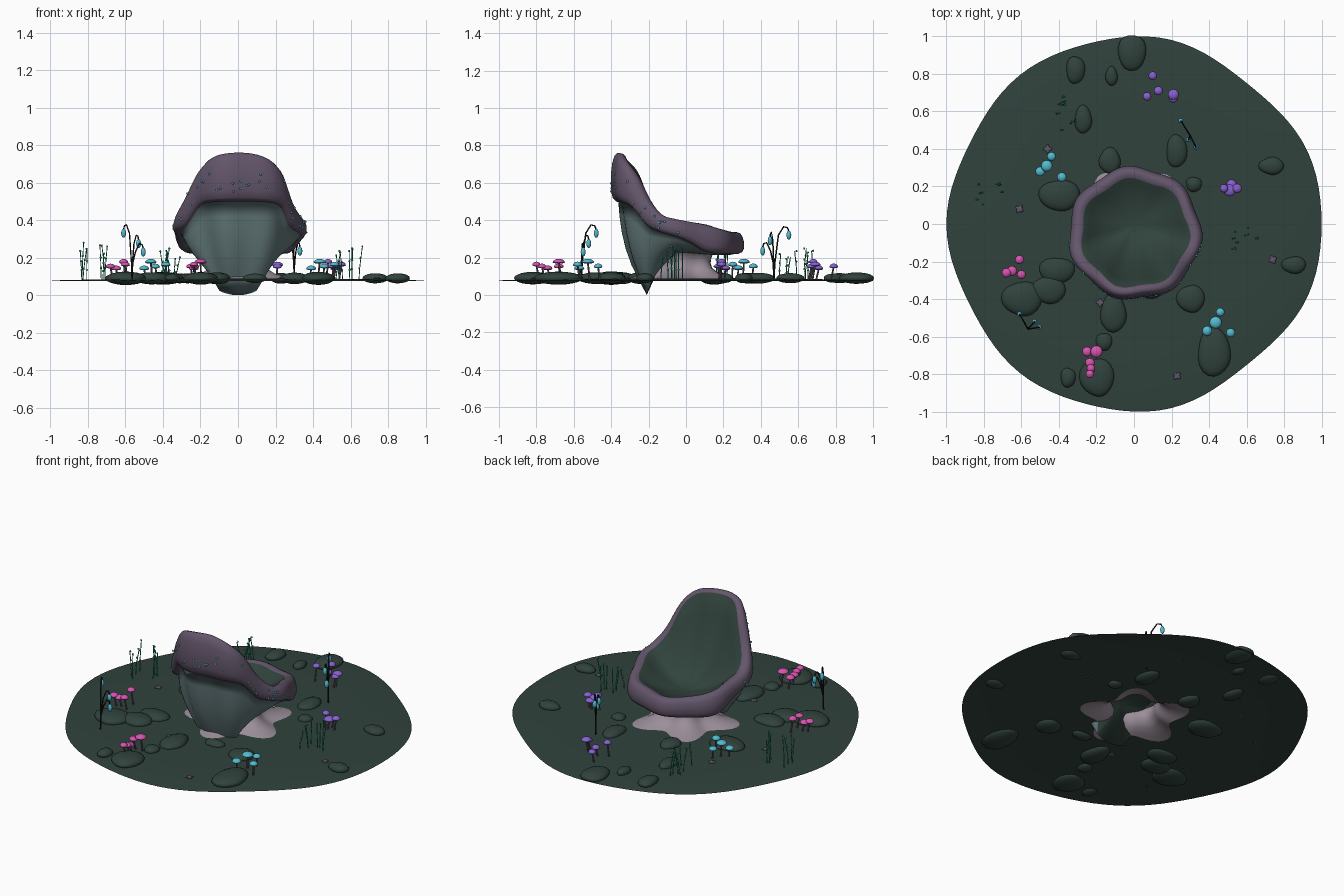
import bpy, bmesh, random
from math import sin, cos, pi, radians
from mathutils import Matrix, Vector

random.seed(4)
if "Cube" in bpy.data.objects:
    bpy.data.objects.remove(bpy.data.objects["Cube"])


def material(name, *rgb):
    m = bpy.data.materials.new(name)
    m.use_nodes = True
    m.diffuse_color = (*rgb, 1)
    m.node_tree.nodes["Principled BSDF"].inputs["Base Color"].default_value = (*rgb, 1)
    return m


moss = material("moss green", .030, .055, .046)
mauve = material("dusky mauve", .125, .092, .145)
slate = material("slate blue", .125, .190, .196)
pale = material("pale lilac", .33, .275, .325)
bark = material("dark stem", .008, .013, .012)
pink = material("pink", .68, .09, .44)
cyan = material("cyan", .085, .50, .64)
violet = material("violet", .25, .12, .64)
grass = material("grass green", .015, .33, .17)


def finish(name, bm, mats, normals=True):
    if normals:
        bmesh.ops.recalc_face_normals(bm, faces=bm.faces)
    for f in bm.faces:
        f.smooth = True
    me = bpy.data.meshes.new(name)
    bm.to_mesh(me)
    bm.free()
    for m in mats:
        me.materials.append(m)
    ob = bpy.data.objects.new(name, me)
    bpy.context.scene.collection.objects.link(ob)
    return ob


def loft(bm, rings, mats=None):
    """Bridge closed rings of points; returns the vertex rings."""
    rows = [[bm.verts.new(p) for p in ring] for ring in rings]
    for k, (lo, hi) in enumerate(zip(rows, rows[1:])):
        for i in range(len(lo)):
            j = (i + 1) % len(lo)
            f = bm.faces.new((lo[i], lo[j], hi[j], hi[i]))
            f.material_index = mats[k] if mats else 0
    return rows


def fan(bm, ring, centre, mat=0):
    c = bm.verts.new(centre)
    for i, v in enumerate(ring):
        bm.faces.new((v, ring[(i + 1) % len(ring)], c)).material_index = mat


def ball(bm, loc, size, turn=0.0, mat=0, u=12, v=8):
    mx = Matrix.Translation(loc) @ Matrix.Rotation(turn, 4, 'Z') @ Matrix.Diagonal((*size, 1))
    new = bmesh.ops.create_uvsphere(bm, u_segments=u, v_segments=v, radius=1, matrix=mx)["verts"]
    for f in {f for w in new for f in w.link_faces}:
        f.material_index = mat
    return new


def tubes(name, paths, radius, mat):
    cu = bpy.data.curves.new(name, 'CURVE')
    cu.dimensions = '3D'
    cu.bevel_depth, cu.bevel_resolution = radius, 1
    cu.use_fill_caps = True
    for path in paths:
        s = cu.splines.new('POLY')
        s.points.add(len(path) - 1)
        for p, co in zip(s.points, path):
            p.co = (*co, 1)
    cu.materials.append(mat)
    bpy.context.scene.collection.objects.link(bpy.data.objects.new(name, cu))


def ease(table, t):
    """Smooth interpolation of an even table over t in -1..1."""
    x = (t + 1) / 2 * (len(table) - 1)
    i = min(int(x), len(table) - 2)
    g = lambda k: table[max(0, min(k, len(table) - 1))]
    f = x - i
    m0, m1 = (g(i + 1) - g(i - 1)) / 2, (g(i + 2) - g(i)) / 2
    return ((2*f**3 - 3*f*f + 1) * g(i) + (f**3 - 2*f*f + f) * m0
            + (3*f*f - 2*f**3) * g(i + 1) + (f**3 - f*f) * m1)


STEPS = 96
ANGLES = [2 * pi * i / STEPS for i in range(STEPS)]

# Seat shell: slate outside, mauve rolled rim, moss lining
LIP = [.335, .35, .375, .39, .405, .43, .515, .67, .76]
EDGE = [.22, .22, .23, .275, .31, .335, .37, .475, .50]


def polar(a, r, z):
    return Vector((.005 + r * cos(a), -.05 + r * sin(a), z))


def rim(a, inset, h):
    t = -sin(a)
    lo, hi = ease(EDGE, t), ease(LIP, t)
    r = .352 + .01 * cos(7 * a + .6)
    return polar(a, r - inset, lo + (hi - lo) * h)


def foot(a):
    w = max(0, min(1, -1.6 * sin(a)))
    seat = polar(a, .14, .225)
    keel = Vector((.13 * cos(a), -.19 - .02 * max(0, -sin(a)), .04 * cos(a) ** 2))
    return seat.lerp(keel, w)


def outside(a, f):
    p = foot(a).lerp(rim(a, .04, .03), f)
    out = Vector((cos(a), sin(a), -.3))
    return p + out * (.03 + .006 * cos(7 * a)) * sin(pi * f)


SEAT = Vector((.005, .0, .265))


def lining(a, s):
    p = rim(a, .065, .94)
    q = SEAT.lerp(p, s)
    q.z = SEAT.z + (p.z - SEAT.z) * s ** 2.2
    return q


rings = [[outside(a, f / 6) for a in ANGLES] for f in range(7)]
mats = [1] * 6
for inset, h in ((.03, 0), (.01, .08), (0, .25), (0, .55), (.008, .8),
                 (.02, .95), (.035, 1), (.052, .985)):
    rings.append([rim(a, inset, h) for a in ANGLES])
    mats.append(2)
for s in (1, .88, .75, .6, .45, .3, .15):
    rings.append([lining(a, s) for a in ANGLES])
    mats.append(0 if s < 1 else 2)
bm = bmesh.new()
rows = loft(bm, rings, mats)
fan(bm, rows[-1], SEAT)
fan(bm, rows[0], (0, -.11, .215))
finish("seat_shell", bm, [moss, slate, mauve])

# Glowing specks on the back of the rim
bm = bmesh.new()
for _ in range(34):
    a = -pi / 2 + random.uniform(-1.6, 1.6)
    ball(bm, rim(a, 0, random.uniform(.15, .8)), (.006,) * 3, u=8, v=6)
finish("rim_specks", bm, [cyan])


# Pedestal with a five-lobed flare
def lobe(a):
    return cos(5 * (a - radians(53)))


bm = bmesh.new()
loft(bm, [[(r * cos(a) * (1 + w * lobe(a)), r * sin(a) * (1 + w * lobe(a)), z) for a in ANGLES]
          for r, w, z in ((.17, 0, .235), (.145, .02, .215), (.135, .05, .18), (.145, .08, .145),
                          (.18, .13, .115), (.23, .18, .097), (.27, .2, .086))])
finish("pedestal", bm, [pale])

# Ground sheet, open under the pedestal
bm = bmesh.new()


def ground_radius(a):
    return 1 - .02 * sin(2 * a) ** 2 + .02 * sin(2 * a) * sin(5 * a)


hole = [.265 * (1 + .2 * lobe(a)) for a in ANGLES]
loft(bm, [[((h + (ground_radius(a) - h) * f) * cos(a), (h + (ground_radius(a) - h) * f) * sin(a), z)
           for a, h in zip(ANGLES, hole)]
          for f, z in ((1, .076), (.97, .079), (.6, .085), (.3, .088), (0, .088))])
finish("ground", bm, [moss])

# Stones: x, y, half width, half depth
STONES = ((-.01, .91, .07, .1), (-.31, .82, .05, .07), (-.12, .79, .035, .05), (-.27, .56, .05, .07),
          (-.13, .34, .06, .07), (.23, .39, .06, .08), (.73, .31, .065, .05), (.32, .21, .04, .04),
          (-.4, .15, .1, .09), (.85, -.22, .06, .05), (-.41, -.25, .09, .07), (-.6, -.4, .1, .1),
          (-.46, -.35, .09, .08), (-.11, -.47, .075, .1), (.3, -.4, .07, .08), (.09, -.36, .06, .04),
          (.43, -.68, .095, .12), (-.2, -.82, .085, .11), (-.35, -.82, .04, .05), (-.16, -.63, .04, .05))
bm = bmesh.new()
for x, y, w, d in STONES:
    k = random.uniform(0, 6)
    for v in ball(bm, (x, y, .09), (w, d, .018 + .18 * min(w, d)), u=20, v=10):
        dx, dy = (v.co.x - x) / w, (v.co.y - y) / d
        swell = 1 + .07 * sin(3 * dx + k) + .07 * cos(3 * dy + k)
        v.co.x, v.co.y = x + dx * w * swell, y + dy * d * swell
finish("stones", bm, [moss])

# Mushroom clusters
CLUSTERS = {
    "pink_mushrooms": (pink, ((-.68, -.26), (-.61, -.19), (-.65, -.25), (-.6, -.27), (-.25, -.68),
                              (-.2, -.68), (-.235, -.74), (-.235, -.8), (-.23, -.77))),
    "cyan_mushrooms": (cyan, ((-.44, .36), (-.465, .31), (-.5, .28), (-.385, .25),
                              (.46, -.47), (.435, -.525), (.39, -.57), (.515, -.58))),
    "violet_mushrooms": (violet, ((.1, .79), (.07, .68), (.13, .71), (.21, .69), (.21, .67),
                                  (.48, .19), (.52, .21), (.55, .19), (.51, .18)))}
for name, (mat, spots) in CLUSTERS.items():
    bm = bmesh.new()
    stems = []
    for i, (x, y) in enumerate(spots):
        z, r = (.15, .175, .14, .16)[i % 4], random.uniform(.022, .033)
        for v in ball(bm, (x, y, z), (r, r, .018), u=16):
            if v.co.z < z:
                v.co.z = z - (z - v.co.z) * .4
        stems.append([(x * .98, y * .98, .08), (x, y, z)])
    finish(name, bm, [mat])
    tubes(name.replace("mushrooms", "mushroom_stems"), stems, .005, mauve)

# Hanging lantern flowers: base, then bud positions
PLANTS = (((-.565, -.56), ((-.61, -.48, .33), (-.53, -.52, .275), (-.505, -.55, .23))),
          ((.3, .47), ((.25, .55, .32), (.29, .45, .29), (.33, .41, .235))))
bm = bmesh.new()
paths = []
for (bx, by), buds in PLANTS:
    for x, y, z in buds:
        ball(bm, (x, y, z), (.013, .013, .024))
        mid = lambda f, h: (bx + (x - bx) * f, by + (y - by) * f, h)
        paths.append([mid(0, .08), mid(.06, .17), mid(.3, z), mid(.65, z + .045),
                      mid(.9, z + .04), (x, y, z + .02)])
finish("lantern_buds", bm, [cyan])
tubes("lantern_stems", paths, .004, bark)

# Grass tufts with small leaf flecks
bm = bmesh.new()
blades = []
for cx, cy, tall in ((-.8, .16, .28), (-.74, .19, .27), (-.36, .54, .24), (-.39, .64, .26),
                     (.62, -.06, .26), (.55, -.09, .24)):
    for _ in range(4):
        x, y = cx + random.uniform(-.035, .035), cy + random.uniform(-.06, .06)
        lx, top = random.uniform(-.02, .03), tall * random.uniform(.8, 1)
        blades.append([(x, y, .08), (x + lx * .3, y, .6 * top), (x + lx, y + lx * .5, top)])
        for f in (.35, .65, 1):
            ball(bm, (x + lx * f * f, y, .08 + (top - .08) * f), (.007, .004, .006),
                 random.uniform(0, pi), u=6, v=4)
finish("grass_leaves", bm, [grass])
tubes("grass_blades", blades, .0025, grass)

# Fallen petals lying on the ground
bm = bmesh.new()
for i, (x, y) in enumerate(((-.46, .4), (-.61, .08), (.74, -.19), (-.18, -.42), (.23, -.81))):
    for turn in (i, i + 1.6):
        ball(bm, (x, y, .09), (.024, .011, .004), turn, u=10, v=6)
finish("fallen_petals", bm, [mauve])
